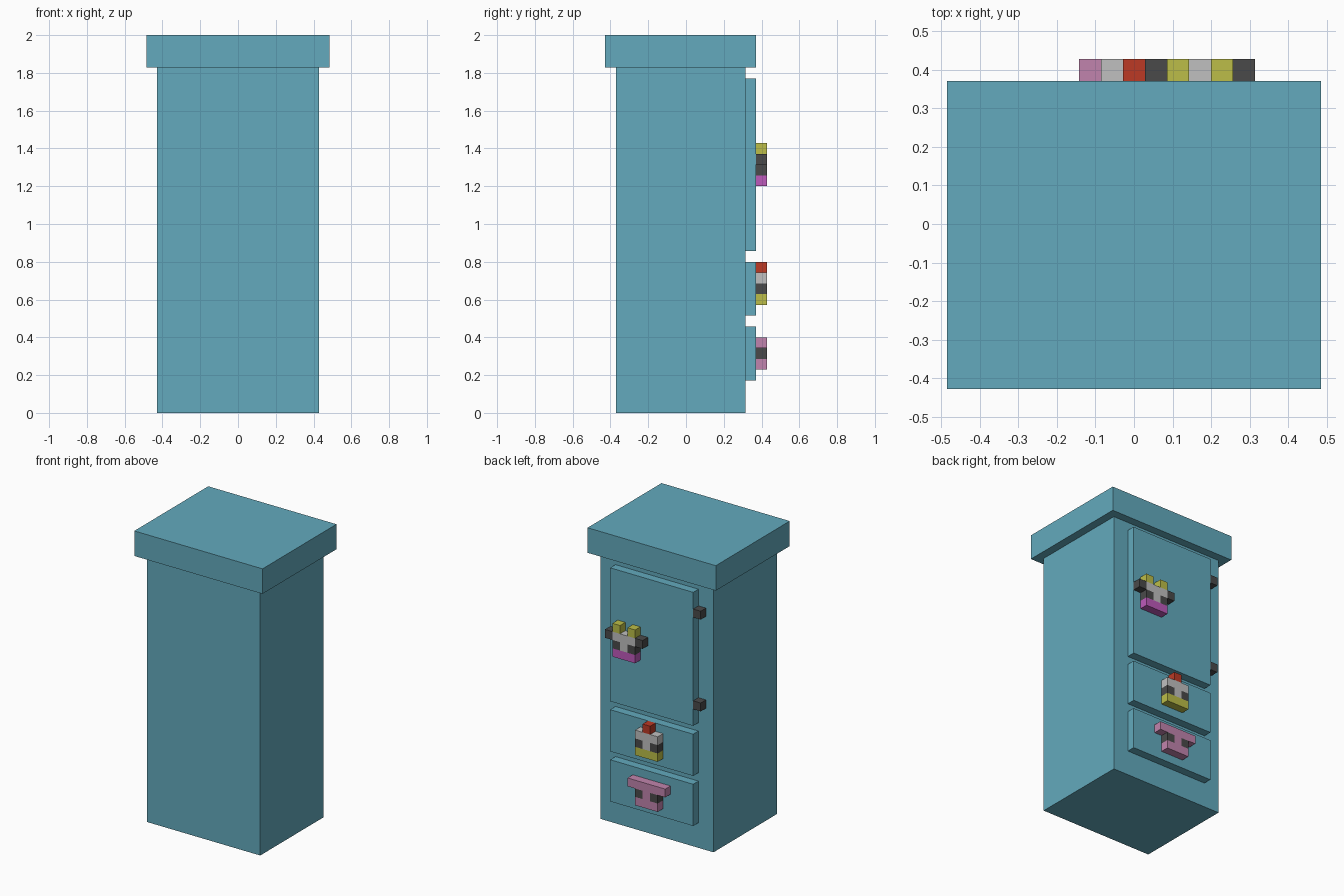
import bpy
import bmesh

if "Cube" in bpy.data.objects:
    bpy.data.objects.remove(bpy.data.objects["Cube"], do_unlink=True)

U = 2 / 35          # one block
FRONT_Y = 5.5       # wall surface that carries the doors, in blocks


def material(name, rgb):
    linear = [((c / 255 + 0.055) / 1.055) ** 2.4 for c in rgb] + [1]
    mat = bpy.data.materials.new(name)
    mat.use_nodes = True
    mat.diffuse_color = linear
    mat.node_tree.nodes["Principled BSDF"].inputs["Base Color"].default_value = linear
    return mat


TEAL = material("teal", (99, 170, 189))
DARK = material("charcoal", (74, 74, 74))
COLOURS = {
    "d": DARK,
    "g": material("light_grey", (192, 192, 192)),
    "y": material("yellow", (188, 190, 72)),
    "r": material("red", (188, 58, 37)),
    "p": material("pink", (193, 132, 173)),
    "m": material("magenta", (190, 90, 187)),
}


def add_object(name, bm, mats):
    mesh = bpy.data.meshes.new(name)
    bm.to_mesh(mesh)
    bm.free()
    for mat in mats:
        mesh.materials.append(mat)
    obj = bpy.data.objects.new(name, mesh)
    bpy.context.collection.objects.link(obj)
    return obj


def box(name, x, y, z, mat=TEAL):
    """Box from (low, high) ranges given in blocks."""
    bm = bmesh.new()
    bmesh.ops.create_cube(bm, size=1)
    for v in bm.verts:
        v.co = [U * (lo + (hi - lo) * (c + 0.5)) for c, (lo, hi) in zip(v.co, (x, y, z))]
    return add_object(name, bm, [mat])


def animal_head(name, rows, centre, bottom):
    """Flat block picture, one letter per block, thickened outward."""
    keys = sorted(set("".join(rows)) - {" "})
    bm = bmesh.new()
    y = (FRONT_Y + 1) * U
    for j, row in enumerate(reversed(rows)):
        for i, key in enumerate(row):
            if key == " ":
                continue
            x0 = (centre - len(row) / 2 + i) * U
            z0 = (bottom + j) * U
            corners = ((x0, z0), (x0, z0 + U), (x0 + U, z0 + U), (x0 + U, z0))
            face = bm.faces.new([bm.verts.new((x, y, z)) for x, z in corners])
            face.material_index = keys.index(key)
    bmesh.ops.remove_doubles(bm, verts=bm.verts[:], dist=U / 100)
    obj = add_object(name, bm, [COLOURS[k] for k in keys])
    mod = obj.modifiers.new("thickness", "SOLIDIFY")
    mod.thickness = U
    mod.offset = 1


# Cabinet carcass and overhanging top
box("cabinet_body", (-7.5, 7.5), (-6.5, FRONT_Y), (0, 32))
box("cabinet_top", (-8.5, 8.5), (-7.5, FRONT_Y + 1), (32, 35))

# Door and two drawers on the back wall
for name, z in (("lower_drawer", (3, 8)), ("upper_drawer", (9, 14)), ("tall_door", (15, 31))):
    box(name, (-5.5, 5.5), (FRONT_Y, FRONT_Y + 1), z)

# Hinges beside the door
for name, z in (("lower_hinge", 17), ("upper_hinge", 28)):
    box(name, (-6.5, -5.5), (FRONT_Y, FRONT_Y + 1), (z, z + 1), DARK)

# Animal heads as handles
animal_head("cow_head_handle", [" y y ", "dgggd", " dgd ", " mmm "], 3, 21)
animal_head("chicken_head_handle", [" r ", "ggg", "dgd", "yyy"], 0, 10)
animal_head("pig_head_handle", ["ppppp", " dpd ", " ppp "], 0, 4)
